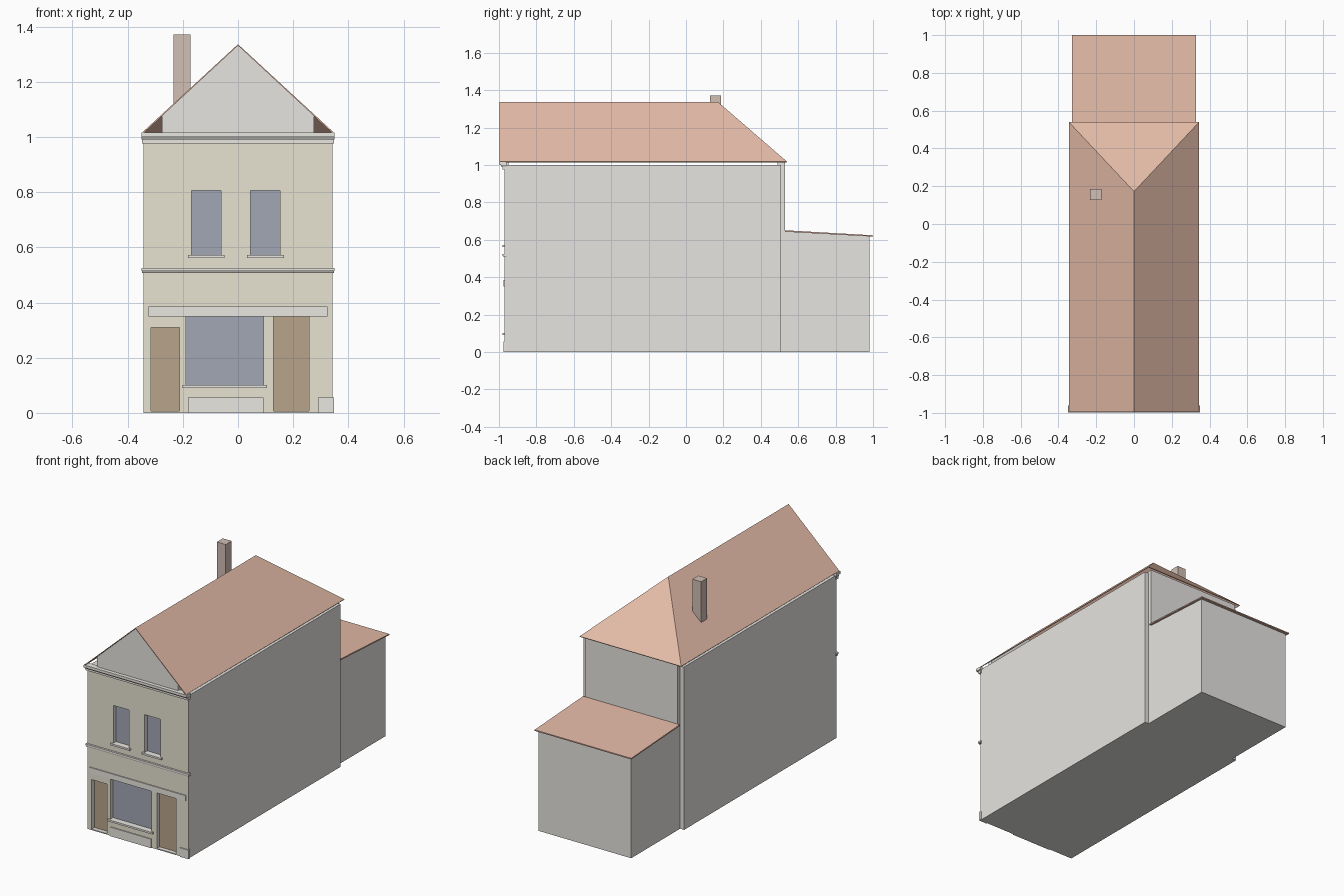
import bpy

if "Cube" in bpy.data.objects:
    bpy.data.objects.remove(bpy.data.objects["Cube"])

def mat(name, rgb):
    m = bpy.data.materials.new(name)
    m.diffuse_color = (*rgb, 1)
    m.use_nodes = True
    m.node_tree.nodes["Principled BSDF"].inputs["Base Color"].default_value = m.diffuse_color
    return m

GREY = mat("render_grey", (0.8, 0.78, 0.75))
CREAM = mat("cream_front", (0.80, 0.77, 0.65))
TILE = mat("clay_tile", (0.78, 0.50, 0.39))
BRICK = mat("chimney_brick", (0.64, 0.52, 0.46))
GLASS = mat("glass", (0.36, 0.39, 0.46))
WOOD = mat("door_wood", (0.48, 0.37, 0.26))
STONE = mat("stone_trim", (0.82, 0.80, 0.75))
DARK = mat("shadow_groove", (0.38, 0.37, 0.35))

def mesh(name, verts, faces, material=None):
    me = bpy.data.meshes.new(name)
    me.from_pydata(verts, [], faces)
    me.update()
    ob = bpy.data.objects.new(name, me)
    bpy.context.collection.objects.link(ob)
    if material:
        me.materials.append(material)
    return ob

def extrude(name, profile, axis, a, b, material=None):
    """Solid from a profile: axis 'x' takes (y, z) points, axis 'y' takes (x, z)."""
    def p(u, w, t):
        return (t, u, w) if axis == 'x' else (u, t, w)
    n = len(profile)
    verts = [p(u, w, t) for t in (a, b) for u, w in profile]
    faces = [tuple(range(n))[::-1], tuple(range(n, 2 * n))]
    faces += [(i, (i + 1) % n, n + (i + 1) % n, n + i) for i in range(n)]
    if axis == 'y':
        faces = [f[::-1] for f in faces]
    return mesh(name, verts, faces, material)

def box(name, x0, x1, y0, y1, z0, z1, material=None):
    return extrude(name, [(y0, z0), (y1, z0), (y1, z1), (y0, z1)], 'x', x0, x1, material)

F = -0.97  # front wall plane

# Main body with a cream front face
body = box("main_walls", -0.342, 0.342, F, 0.507, 0, 1.0, GREY)
body.data.materials.append(CREAM)
for poly in body.data.polygons:
    if poly.normal.y < -0.5:
        poly.material_index = 1
box("rear_wall_projection", -0.315, 0.315, 0.49, 0.53, 0, 1.012, GREY)

# Recessed doors and windows
openings = [
    ("left_window", -0.168, -0.062, 0.572, 0.805, GLASS),
    ("right_window", 0.045, 0.153, 0.572, 0.805, GLASS),
    ("shop_window", -0.188, 0.092, 0.10, 0.35, GLASS),
    ("left_door", -0.315, -0.212, 0.006, 0.31, WOOD),
    ("right_door", 0.128, 0.258, 0.006, 0.35, WOOD),
]
for name, x0, x1, z0, z1, m in openings:
    cutter = box(name + "_cutter", x0, x1, F - 0.05, F + 0.03, z0, z1, GREY)
    cutter.hide_render = True
    cutter.hide_viewport = True
    cutter.display_type = 'WIRE'
    mod = body.modifiers.new(name + "_recess", 'BOOLEAN')
    mod.operation = 'DIFFERENCE'
    mod.object = cutter
    box(name + "_panel", x0, x1, F + 0.026, F + 0.034, z0, z1, m)
    if m == GLASS:
        box(name + "_sill", x0 - 0.013, x1 + 0.013, F - 0.012, F + 0.028,
            z0 - 0.01, z0 + 0.001, STONE)

# Cornice, string course, shop fascia and plinth blocks
box("cornice_lower", -0.348, 0.348, F - 0.011, F + 0.01, 0.977, 0.991, STONE)
box("cornice_groove", -0.349, 0.349, F - 0.018, F + 0.01, 0.991, 1.0, DARK)
box("cornice_upper", -0.35, 0.35, F - 0.028, F + 0.01, 1.0, 1.016, STONE)
box("string_groove", -0.348, 0.348, F - 0.006, F + 0.01, 0.507, 0.514, DARK)
box("string_course", -0.35, 0.35, F - 0.012, F + 0.01, 0.514, 0.525, STONE)
box("shop_fascia", -0.325, 0.325, F - 0.006, F + 0.01, 0.35, 0.385, STONE)
box("shop_plinth", -0.182, 0.092, F - 0.006, F + 0.01, 0, 0.055, STONE)
box("corner_plinth", 0.29, 0.347, F - 0.006, F + 0.01, 0, 0.055, STONE)

# Main roof: open gable at the front, hip at the back
E, Z, R = 0.345, 1.018, 1.336
roof = mesh("main_roof",
            [(-E, -0.996, Z), (E, -0.996, Z), (E, 0.54, Z), (-E, 0.54, Z),
             (0, -0.996, R), (0, 0.172, R)],
            [(1, 2, 5, 4), (3, 0, 4, 5), (2, 3, 5)], TILE)
sol = roof.modifiers.new("tile_thickness", 'SOLIDIFY')
sol.thickness = 0.005
sol.offset = -1

# Gable wall under the front of the roof
extrude("gable_wall", [(-0.275, 1.0), (0.275, 1.0), (0.275, 1.078), (0, 1.331), (-0.275, 1.078)],
        'y', F - 0.005, F + 0.02, GREY)

# Chimney
box("chimney", -0.233, -0.173, 0.128, 0.186, 1.06, 1.372, BRICK)

# Rear extension with a lean-to roof
extrude("extension_walls", [(0.5, 0), (0.982, 0), (0.982, 0.618), (0.5, 0.645)],
        'x', -0.315, 0.315, GREY)
extrude("extension_roof", [(0.53, 0.643), (1.0, 0.617), (1.0, 0.624), (0.53, 0.651)],
        'x', -0.328, 0.328, TILE)
